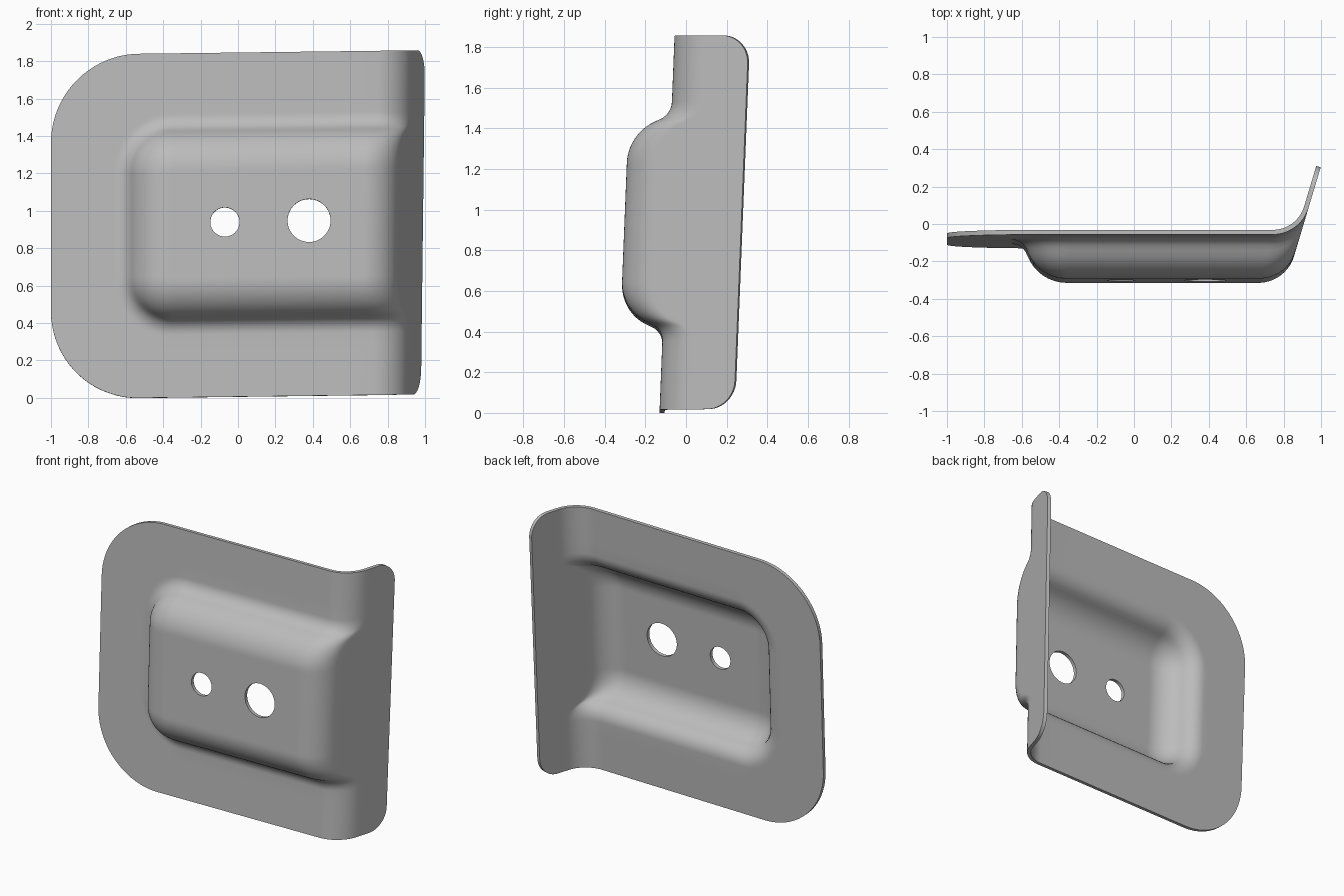
import bpy, bmesh
from math import sin, cos, tan, atan, pi, hypot, sqrt, radians

cube = bpy.data.objects.get("Cube")
if cube:
    bpy.data.objects.remove(cube, do_unlink=True)

HEIGHT = 1.84          # plate height before skew
LEFT_R = 0.47          # big plate corners
TIP_R = 0.14           # flange corners
TIP_V = 0.365          # how far the flange reaches back
LEAN = 0.3             # sideways lean of the flange
BEND_R = 0.2           # bend between plate and flange
BEND = atan(1 / LEAN)
PAD_LEFT, PAD_LOW, PAD_HIGH, PAD_R = -0.66, 0.335, 1.515, 0.31


def steps(a, b, n):
    return [a + (b - a) * k / n for k in range(n)]


def pad_depth(x, z):
    """Depth of the raised pad: two tangent arcs along its rounded border."""
    dx, dz = x - PAD_LEFT, min(z - PAD_LOW, PAD_HIGH - z)
    if dx < PAD_R and dz < PAD_R:
        d = PAD_R - hypot(PAD_R - dx, PAD_R - dz)
    else:
        d = min(dx, dz)
    r1, r2, a = 0.095, 0.224, radians(70)
    width, depth = (r1 + r2) * sin(a), (r1 + r2) * (1 - cos(a))
    d = max(0, min(width, d))
    if d < r1 * sin(a):
        return r1 - sqrt(r1 * r1 - d * d)
    return depth - r2 + sqrt(r2 * r2 - (width - d) ** 2)


def corner_inset(dist, r):
    return r - sqrt(max(0, r * r - (r - dist) ** 2)) if dist < r else 0


def sheet_point(kind, f, t):
    """Point on the front skin; kind is the zone, f the place across, t the height."""
    inset = 0
    if kind == "left":
        inset = corner_inset(f + 1, LEFT_R)
    elif kind == "flange":
        start = BEND_R * (1 - cos(BEND))
        inset = corner_inset((1 - f) * (TIP_V - start) / sin(BEND), TIP_R)
    z = inset + (HEIGHT - 2 * inset) * t / HEIGHT

    def flange_x(v):
        return 1 - LEAN * (TIP_V - v) + 0.012 * (z - HEIGHT)

    h = pad_depth(0, z)
    bend_x = flange_x(-h) - BEND_R * tan(BEND / 2)
    if kind == "left":
        x, v = f, -pad_depth(f, z)
    elif kind == "middle":
        x, v = -0.34 + (bend_x + 0.34) * f, -h
    elif kind == "bend":
        a = BEND * f
        x, v = bend_x + BEND_R * sin(a), -h + BEND_R * (1 - cos(a))
    else:
        v0 = -h + BEND_R * (1 - cos(BEND))
        v = v0 + (TIP_V - v0) * f
        x = flange_x(v)
    return x, -0.13 + 0.04 * z + v, z + 0.0125 * (x + 0.5)


# Columns across the sheet and rows up it, dense where it curves
columns = [("left", -1 + LEFT_R * (1 - cos(a))) for a in steps(0, radians(73), 16)]
columns += [("left", x) for x in steps(PAD_LEFT, -0.34, 24)]
columns += [("middle", f) for f in steps(0, 1, 6)]
columns += [("bend", f) for f in steps(0, 1, 16)]
columns += [("flange", f) for f in steps(0, 0.4, 4)]
columns += [("flange", 0.4 + 0.6 * sin(a)) for a in steps(0, pi / 2, 12)] + [("flange", 1)]
rows = steps(0, PAD_LOW, 4) + steps(PAD_LOW, 0.65, 24) + steps(0.65, 1.2, 6)
rows += steps(1.2, PAD_HIGH, 24) + steps(PAD_HIGH, HEIGHT, 4) + [HEIGHT]

bm = bmesh.new()
grid = [[bm.verts.new(sheet_point(k, f, t)) for t in rows] for k, f in columns]
for a, b in zip(grid, grid[1:]):
    for j in range(len(rows) - 1):
        bm.faces.new((a[j], b[j], b[j + 1], a[j + 1]))
mesh = bpy.data.meshes.new("pressed_bracket")
bm.to_mesh(mesh)
bm.free()
bracket = bpy.data.objects.new("pressed_bracket", mesh)
bpy.context.collection.objects.link(bracket)

# Sheet thickness
solid = bracket.modifiers.new("thickness", "SOLIDIFY")
solid.thickness = 0.025
solid.offset = -1

# Two round holes through the pad
cutters = []
for x, z, r in ((-0.07, 0.94, 0.078), (0.38, 0.948, 0.115)):
    bpy.ops.mesh.primitive_cylinder_add(vertices=64, radius=r, depth=0.4,
                                        location=(x, -0.3, z),
                                        rotation=(pi / 2 - 0.04, 0, 0))
    cutter = bpy.context.object
    cutter.name = "hole_cutter"
    cutter.hide_render = True
    cut = bracket.modifiers.new("hole", "BOOLEAN")
    cut.operation = "DIFFERENCE"
    cut.solver = "EXACT"
    cut.object = cutter
    cutters.append(cutter)

bpy.ops.object.select_all(action="DESELECT")
bracket.select_set(True)
bpy.context.view_layer.objects.active = bracket
for m in list(bracket.modifiers):
    bpy.ops.object.modifier_apply(modifier=m.name)
for cutter in cutters:
    bpy.data.objects.remove(cutter, do_unlink=True)

# Plain grey metal
grey = bpy.data.materials.new("grey_metal")
grey.use_nodes = True
colour = (0.5, 0.5, 0.5, 1)
grey.diffuse_color = colour
grey.node_tree.nodes["Principled BSDF"].inputs["Base Color"].default_value = colour
bracket.data.materials.clear()
bracket.data.materials.append(grey)
bpy.ops.object.shade_smooth_by_angle(angle=radians(35))
